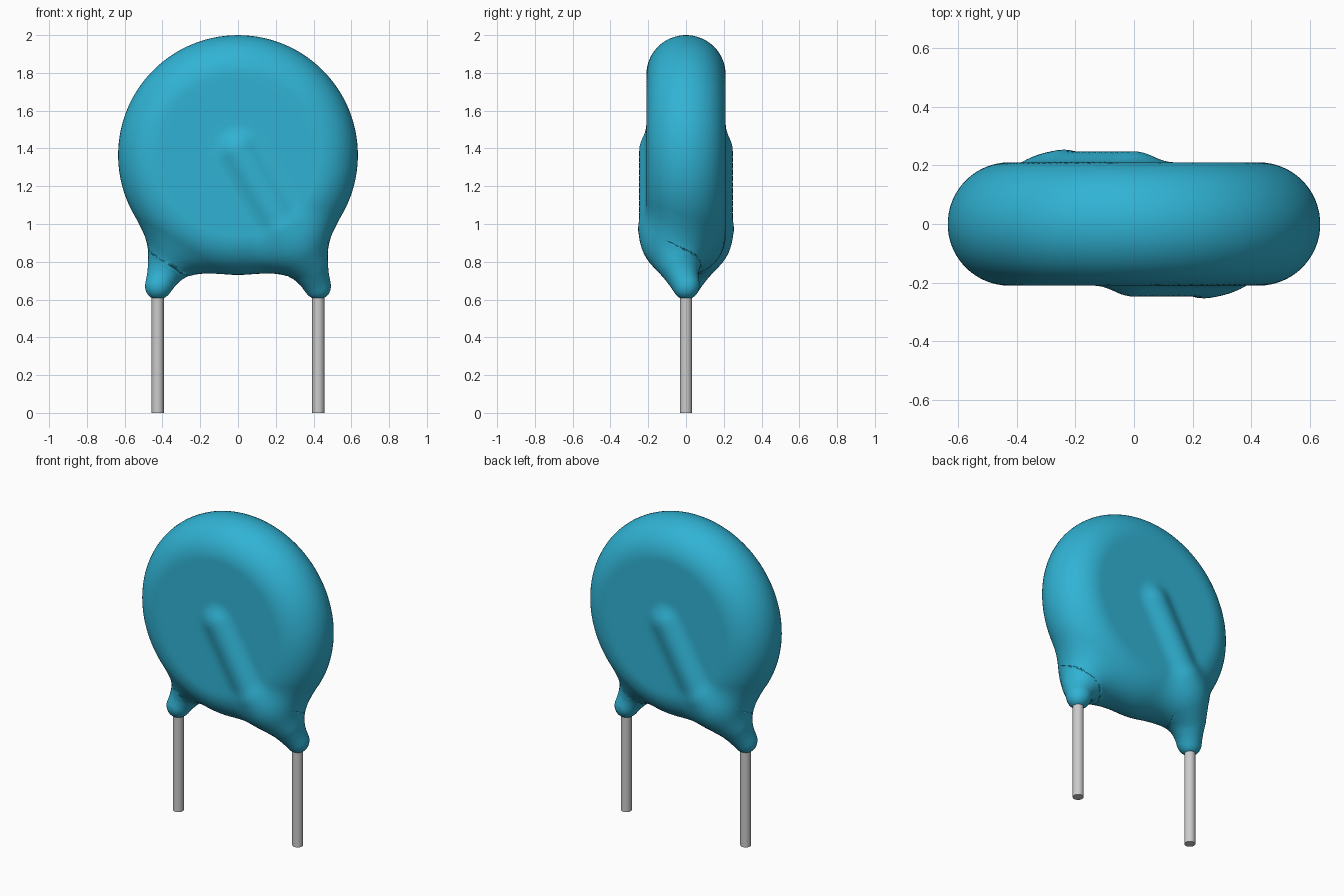
import bpy, bmesh, math
from mathutils import Vector, Matrix

cube = bpy.data.objects.get("Cube")
if cube:
    bpy.data.objects.remove(cube, do_unlink=True)


def material(name, rgb, rough):
    m = bpy.data.materials.new(name)
    m.diffuse_color = (*rgb, 1)
    m.use_nodes = True
    bsdf = m.node_tree.nodes["Principled BSDF"]
    bsdf.inputs["Base Color"].default_value = (*rgb, 1)
    bsdf.inputs["Roughness"].default_value = rough
    return m


def add_object(name, bm, mat):
    mesh = bpy.data.meshes.new(name)
    bm.to_mesh(mesh)
    bm.free()
    mesh.materials.append(mat)
    obj = bpy.data.objects.new(name, mesh)
    bpy.context.collection.objects.link(obj)
    return obj


def activate(obj):
    bpy.ops.object.select_all(action='DESELECT')
    obj.select_set(True)
    bpy.context.view_layer.objects.active = obj


blue = material("blue coating", (0.03, 0.45, 0.66), 0.5)
metal = material("grey metal", (0.6, 0.6, 0.6), 0.4)

# Main dimensions
DISC_Z, DISC_R, HALF = 1.365, 0.635, 0.21
LIMB_R, LEAD_X, LEAD_R = 0.067, 0.425, 0.032
# Path of the coated wire over the front face; the back one is turned half a circle
front_path = [Vector(p) for p in ((0.0, -0.173, 1.39), (0.23, -0.173, 0.99),
                                  (0.385, -0.055, 0.77), (LEAD_X, 0, 0.667))]
back_path = [Vector((-p.x, -p.y, p.z)) for p in front_path]
limbs = [[(a, b - a, (b - a).length_squared) for a, b in zip(path, path[1:])]
         for path in (front_path, back_path)]


def distance(p):
    """Distance to the rounded disc, softly blended with both wire limbs."""
    rho = math.hypot(p.x, p.z - DISC_Z)
    d = math.hypot(max(rho - (DISC_R - HALF), 0), p.y) - HALF
    # narrow blend on the flat faces, wide blend at the necks
    t = min(max((rho - 0.38) / 0.27, 0), 1)
    k = 0.08 + 0.17 * t * t * (3 - 2 * t)
    for limb in limbs:
        e = min((p - a - ab * min(max((p - a).dot(ab) / l2, 0), 1)).length
                for a, ab, l2 in limb) - LIMB_R
        h = max(k - abs(d - e), 0) / k
        d = min(d, e) - h * h * k / 4
    return d


# Coated body: rough disc and limbs, fused, then fitted to the blended shape
bm = bmesh.new()
bmesh.ops.create_cone(bm, cap_ends=True, segments=96, radius1=0.58, radius2=0.58, depth=0.40,
                      matrix=Matrix.Translation((0, 0, DISC_Z)) @ Matrix.Rotation(math.pi / 2, 4, 'X'))
for limb in limbs:
    for a, ab, l2 in limb:
        for i in range(13):
            bmesh.ops.create_icosphere(bm, subdivisions=2, radius=LIMB_R * 1.05,
                                       matrix=Matrix.Translation(a + ab * i / 12))
body = add_object("coated_body", bm, blue)
activate(body)
remesh = body.modifiers.new("fuse", 'REMESH')
remesh.mode = 'VOXEL'
remesh.voxel_size = 0.019
smooth = body.modifiers.new("relax", 'SMOOTH')
smooth.factor = 0.5
smooth.iterations = 8
for name in ("fuse", "relax"):
    bpy.ops.object.modifier_apply(modifier=name)

EPS = 0.002
axes = [Vector((EPS, 0, 0)), Vector((0, EPS, 0)), Vector((0, 0, EPS))]
for v in body.data.vertices:
    p = v.co.copy()
    for step in range(4):
        d = distance(p)
        if abs(d) < 0.0003:
            break
        g = Vector([(distance(p + a) - d) / EPS for a in axes])
        p -= g * (d / max(g.length_squared, 0.3))
    v.co = p
if not body.data.materials:
    body.data.materials.append(blue)
bpy.ops.object.shade_smooth()

# Straight wire leads
for side, name in ((1, "left_lead"), (-1, "right_lead")):
    bm = bmesh.new()
    bmesh.ops.create_cone(bm, cap_ends=True, segments=32, radius1=LEAD_R, radius2=LEAD_R, depth=0.66,
                          matrix=Matrix.Translation((side * LEAD_X, 0, 0.33)))
    activate(add_object(name, bm, metal))
    bpy.ops.object.shade_smooth_by_angle(angle=math.radians(40))
